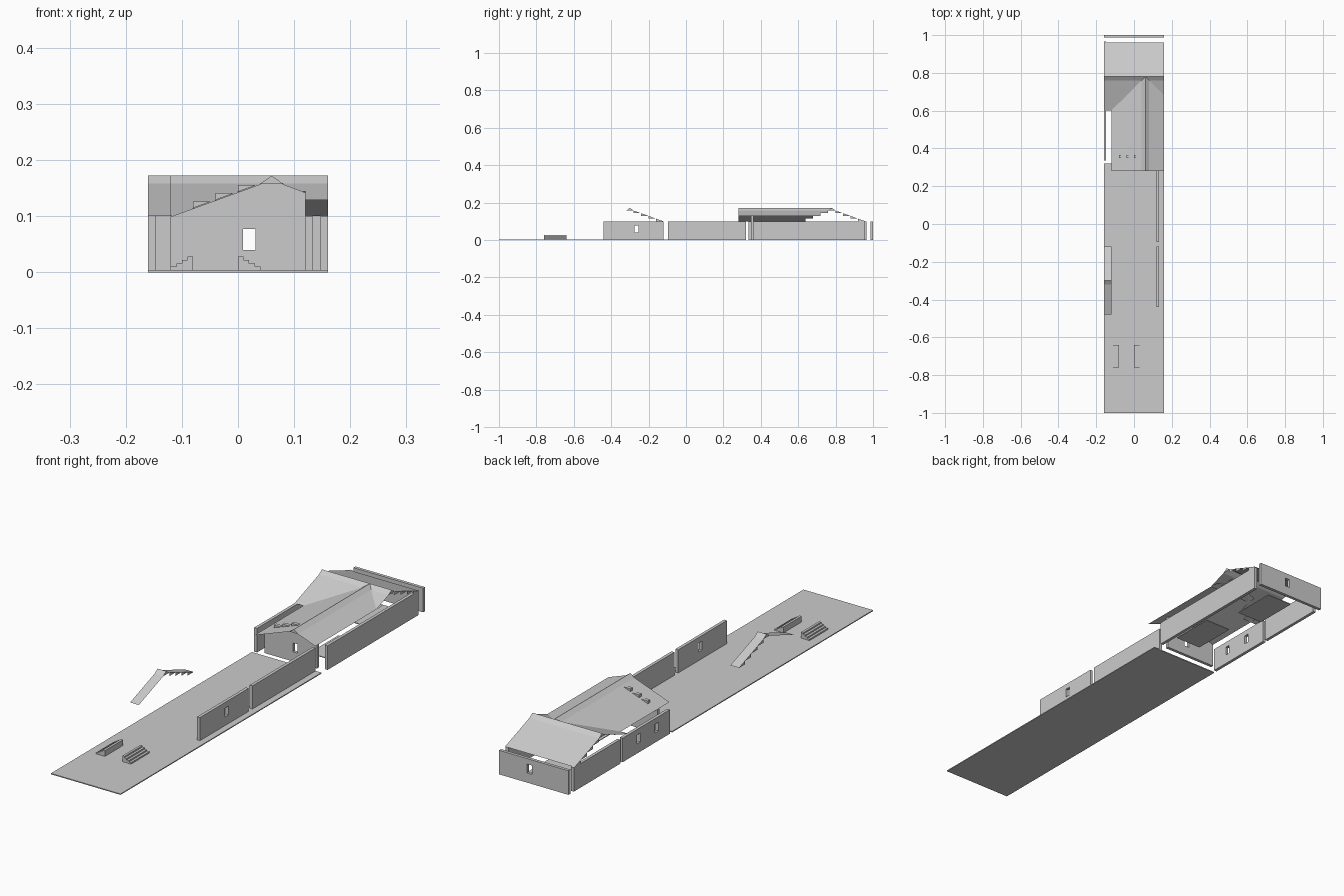
import bpy

if "Cube" in bpy.data.objects:
    bpy.data.objects.remove(bpy.data.objects["Cube"])

S = 0.3625           # roof pitch
T = 0.04             # tile size
EAVE, LOW, TOP = 0.10, 0.158, 0.172


def make(name, verts, faces):
    me = bpy.data.meshes.new(name)
    me.from_pydata(verts, [], faces)
    me.update()
    ob = bpy.data.objects.new(name, me)
    bpy.context.collection.objects.link(ob)
    return ob


def prism(name, pts, a, b, axis):
    """Extrude a 2D outline (with z as second value) from a to b along axis."""
    n = len(pts)
    if axis == 'x':
        v = [(s, p, z) for s in (a, b) for p, z in pts]
    else:
        v = [(p, s, z) for s in (a, b) for p, z in pts]
    f = [tuple(range(n))[::-1], tuple(range(n, 2 * n))]
    f += [(i, (i + 1) % n, n + (i + 1) % n, n + i) for i in range(n)]
    if axis == 'y':
        f = [t[::-1] for t in f]
    return make(name, v, f)


def box(name, x0, x1, y0, y1, z0, z1):
    return prism(name, [(y0, z0), (y1, z0), (y1, z1), (y0, z1)], x0, x1, 'x')


def window(wall, x0, x1, y0, y1):
    cut = box("window_cutter", x0, x1, y0, y1, 0.04, 0.077)
    cut.hide_render = True
    cut.hide_viewport = True
    m = wall.modifiers.new("window", 'BOOLEAN')
    m.operation = 'DIFFERENCE'
    m.solver = 'EXACT'
    m.object = cut


def sheet(name, quads):
    v = [p for q in quads for p in q]
    f, k = [], 0
    for q in quads:
        f.append(tuple(range(k, k + len(q))))
        k += len(q)
    return make(name, v, f)


def along_y(x0, z0, x1, z1, y0, y1):
    return [(x0, y0, z0), (x1, y0, z1), (x1, y1, z1), (x0, y1, z0)]


def along_x(y0, z0, y1, z1, x0, x1):
    return [(x0, y0, z0), (x1, y0, z0), (x1, y1, z1), (x0, y1, z1)]


def front_z(y, ridge):
    return EAVE + S * (y - ridge + 0.18)


def back_half(ridge, x0, x1):
    """Ridge cap, back slope and saw-tooth gable ends."""
    q = [along_x(ridge - 0.02, LOW, ridge, TOP, x0, x1),
         along_x(ridge, TOP, ridge + 0.02, LOW, x0, x1),
         along_x(ridge + 0.02, LOW, ridge + 0.18, EAVE, x0, x1)]
    for x in (x0, x1):
        q.append([(x, ridge - 0.02, LOW), (x, ridge + 0.02, LOW), (x, ridge, TOP)])
        for i in range(4):
            y = ridge + 0.02 + T * i
            z = LOW - S * T * i
            q.append([(x, y, z), (x, y, z - S * T), (x, y + T, z - S * T)])
    return q


# ground slab and floor panels
box("ground_slab", -0.16, 0.16, -1, 0.32, 0, 0.004)
box("floor_panel_front", 0.02, 0.14, 0.44, 0.63, 0, 0.003)
box("floor_panel_back", -0.04, 0.08, 0.76, 0.95, 0, 0.003)

# mirrored pair of stair blocks
for name, x0, d in (("stair_left", -0.08, -1), ("stair_right", 0.0, 1)):
    pts = [(x0, 0.004)]
    for i in range(4):
        z = 0.028 - 0.006 * i
        pts += [(x0 + d * 0.01 * i, z), (x0 + d * 0.01 * (i + 1), z)]
    pts.append((x0 + d * 0.04, 0.004))
    prism(name, pts if d < 0 else pts[::-1], -0.76, -0.64, 'y')

# free-standing walls on the slab
w = box("garden_wall_front", 0.12, 0.133, -0.44, -0.12, 0, 0.1)
window(w, 0.1, 0.15, -0.275, -0.253)
box("garden_wall_back", 0.12, 0.133, -0.095, 0.32, 0, 0.1)

# house walls
w = box("left_wall_front", -0.16, -0.147, 0.335, 0.645, 0, 0.1)
for y in (0.42, 0.54):
    window(w, -0.18, -0.13, y - 0.011, y + 0.011)
box("left_wall_back", -0.16, -0.147, 0.66, 0.965, 0, 0.1)
box("right_wall", 0.147, 0.16, 0.36, 0.957, 0, 0.1)
w = box("back_wall", -0.16, 0.16, 0.987, 1.0, 0, 0.1)
window(w, 0.009, 0.031, 0.95, 1.05)
w = prism("front_gable_wall", [(-0.12, 0), (0.12, 0), (0.12, 0.142), (0.08, 0.157),
                               (0.06, 0.17), (0.04, 0.157), (-0.12, 0.099)],
          0.347, 0.36, 'y')
window(w, 0.009, 0.031, 0.33, 0.38)

# gable step corners poking through the roof
for i in range(3):
    x = -0.08 + T * i
    z = EAVE + S * (x + 0.12)
    prism("gable_step", [(x, z), (x + 0.03, z + S * 0.03), (x + 0.03, z + 0.012), (x, z + 0.012)],
          0.35, 0.365, 'y')

# main roof: ridge along y, stepped where it meets the cross roof
q = []
for i in range(4):
    x = -0.12 + T * i
    z = EAVE + S * T * i
    q.append(along_y(x, z, x + T, z + S * T, 0.28, 0.64 + T * i))
q.append(along_y(0.04, LOW, 0.06, TOP, 0.28, 0.78))
q.append(along_y(0.06, TOP, 0.08, LOW, 0.28, 0.78))
q.append([(0.04, 0.28, LOW), (0.08, 0.28, LOW), (0.06, 0.28, TOP)])
for i in range(2):
    x = 0.08 + T * i
    z = LOW - S * T * i
    q.append(along_y(x, z, x + T, z - S * T, 0.28, 0.76 - T * i))
sheet("main_roof", q)

# cross roof: ridge along x with stepped front slope
q = back_half(0.78, -0.16, 0.16)
for x, y in ((-0.16, 0.6), (-0.12, 0.6), (-0.08, 0.64), (-0.04, 0.68), (0.0, 0.72),
             (0.08, 0.72), (0.12, 0.68)):
    q.append(along_x(y, front_z(y, 0.78), 0.76, LOW, x, x + T))
sheet("cross_roof", q)

# detached roof strip above the slab
q = back_half(-0.30, -0.16, -0.12)
q.append(along_x(-0.48, EAVE, -0.32, LOW, -0.16, -0.12))
sheet("detached_roof_strip", q)
